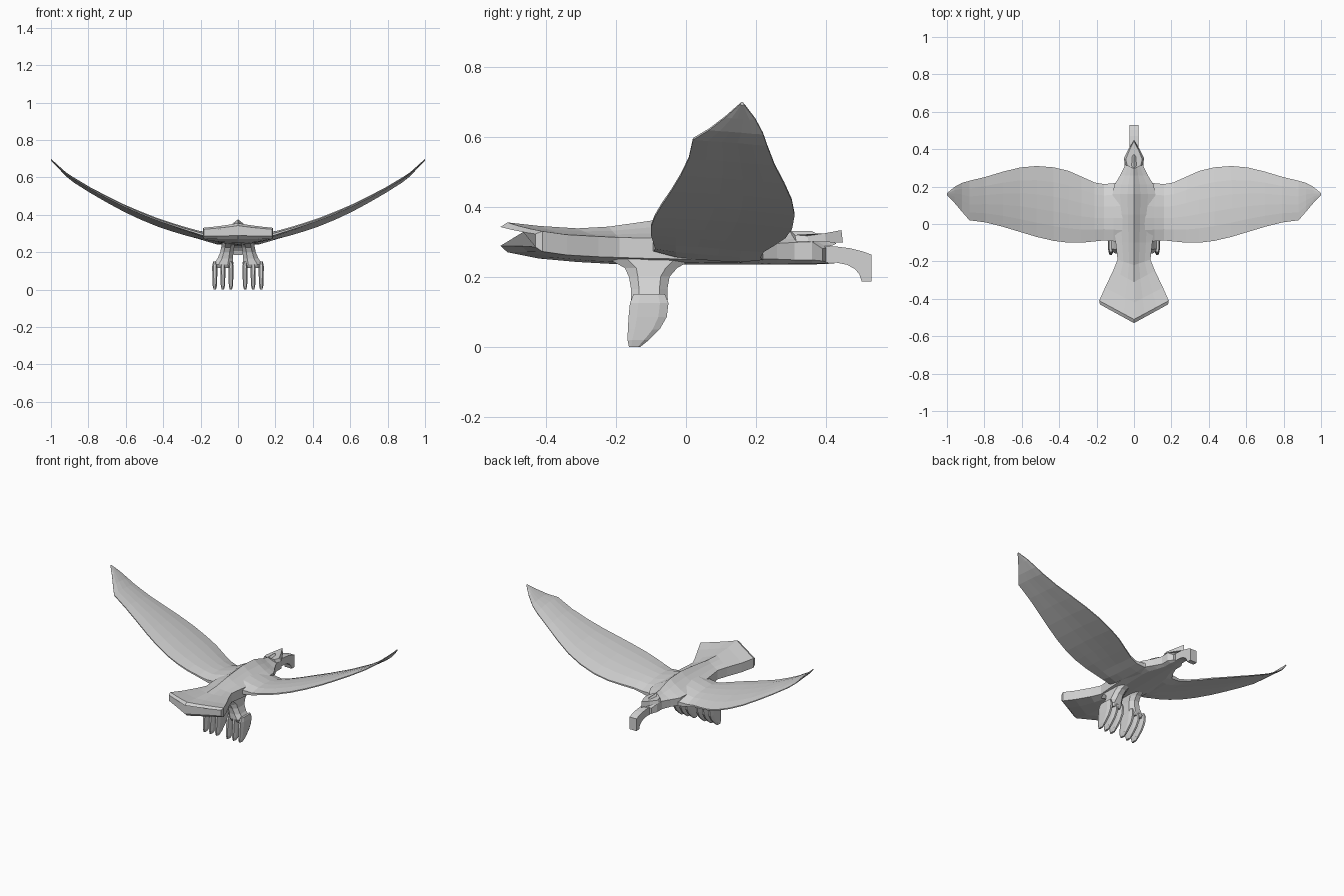
import bpy, bmesh, math

grey = bpy.data.materials.new("feather_grey")
grey.diffuse_color = (0.65, 0.65, 0.65, 1)


def loft(name, rings, mirror=False):
    """Skin a list of equal-length rings and cap both ends."""
    bm = bmesh.new()
    rows = [[bm.verts.new(p) for p in ring] for ring in rings]
    n = len(rows[0])
    for a, b in zip(rows, rows[1:]):
        for i in range(n):
            j = (i + 1) % n
            bm.faces.new((a[i], a[j], b[j], b[i]))
    bm.faces.new(rows[0])
    bm.faces.new(rows[-1])
    bmesh.ops.recalc_face_normals(bm, faces=bm.faces)
    mesh = bpy.data.meshes.new(name)
    bm.to_mesh(mesh)
    bm.free()
    mesh.materials.append(grey)
    obj = bpy.data.objects.new(name, mesh)
    bpy.context.collection.objects.link(obj)
    if mirror:
        obj.modifiers.new("mirror", 'MIRROR')
    return obj


def body_ring(y, sweep, w, zb, zlo, zhi, zt):
    """Ridged cross-section whose sides are swept along y."""
    half = [(0, zt), (0.3, zt * 0.62 + zhi * 0.38), (0.65, zt * 0.28 + zhi * 0.72),
            (1, zhi), (1, zlo), (0.6, zb * 0.75 + zlo * 0.25), (0, zb)]
    pts = half + [(-f, z) for f, z in half[-2:0:-1]]
    return [(f * w, y + sweep * abs(f), z) for f, z in pts]


# Body with fanned tail, neck and lower head
loft("body_and_tail", [body_ring(*s) for s in [
    (-0.53, 0.10, 0.182, 0.288, 0.285, 0.322, 0.342),
    (-0.51, 0.10, 0.186, 0.27, 0.272, 0.33, 0.355),
    (-0.42, 0.08, 0.155, 0.252, 0.262, 0.32, 0.345),
    (-0.31, 0.06, 0.112, 0.242, 0.257, 0.315, 0.338),
    (-0.22, 0.03, 0.088, 0.237, 0.255, 0.312, 0.343),
    (-0.10, 0.0, 0.098, 0.235, 0.252, 0.31, 0.36),
    (0.05, 0.0, 0.11, 0.235, 0.25, 0.305, 0.376),
    (0.16, 0.0, 0.114, 0.235, 0.25, 0.30, 0.37),
    (0.21, 0.0, 0.105, 0.235, 0.25, 0.295, 0.355),
    (0.26, 0.0, 0.074, 0.235, 0.25, 0.295, 0.338),
    (0.31, 0.0, 0.05, 0.235, 0.248, 0.298, 0.33),
    (0.36, 0.0, 0.05, 0.235, 0.248, 0.30, 0.33),
    (0.43, -0.04, 0.032, 0.238, 0.245, 0.28, 0.295)]])

# Brow: pointed plate over the eyes
brow = [(0, 0.448), (0.03, 0.40), (0.055, 0.35), (0.045, 0.315), (0, 0.30),
        (-0.045, 0.315), (-0.055, 0.35), (-0.03, 0.40)]
loft("brow", [[(x, y, 0.297 + 0.06 * abs(x)) for x, y in brow],
              [(x * 0.8, y - 0.004, 0.333 - 0.3 * abs(x)) for x, y in brow]])

# Hooked beak: (y top, z top, y bottom, z bottom)
beak = [(0.39, 0.288, 0.39, 0.24), (0.43, 0.286, 0.43, 0.24), (0.47, 0.281, 0.46, 0.234),
        (0.502, 0.273, 0.482, 0.222), (0.53, 0.263, 0.495, 0.207), (0.53, 0.186, 0.502, 0.186)]
loft("beak", [[(-0.024, a, b), (0.024, a, b), (0.024, c, d), (-0.024, c, d)]
              for a, b, c, d in beak])


def wing_ring(x, lead, trail, z, t):
    """Thin cambered section with a drooping leading edge."""
    n = 5
    mid = 0.5 * (lead + trail)
    top, bottom = [], []
    for i in range(n + 1):
        f = i / n
        y = lead + (trail - lead) * f
        zc = z - 0.08 * (y - mid) + 0.012 * (4 * f * (1 - f) - 0.5) * abs(lead - trail) / 0.4
        k = t * (0.35 + 0.65 * math.sin(math.pi * f) ** 0.5 if 0 < f < 1 else 0.35)
        top.append((x, y, zc + k / 2))
        bottom.append((x, y, zc - k / 2))
    return top + bottom[::-1]


# Wings: (x, leading y, trailing y, z, thickness)
loft("wings", [wing_ring(*s) for s in [
    (0.05, 0.23, -0.10, 0.285, 0.085), (0.11, 0.218, -0.092, 0.277, 0.07),
    (0.16, 0.213, -0.088, 0.279, 0.042), (0.21, 0.222, -0.093, 0.293, 0.03),
    (0.28, 0.253, -0.10, 0.313, 0.025), (0.35, 0.284, -0.10, 0.335, 0.022),
    (0.43, 0.303, -0.09, 0.362, 0.02), (0.52, 0.31, -0.069, 0.398, 0.02),
    (0.61, 0.302, -0.042, 0.438, 0.018), (0.70, 0.28, -0.015, 0.484, 0.018),
    (0.79, 0.253, 0.008, 0.533, 0.016), (0.88, 0.231, 0.02, 0.588, 0.016),
    (0.92, 0.22, 0.066, 0.617, 0.014), (0.96, 0.198, 0.113, 0.655, 0.012),
    (1.0, 0.165, 0.155, 0.694, 0.01)]], mirror=True)


def leg_ring(z, x0, x1, y0, y1):
    """Horizontal rectangle with chamfered corners."""
    cx, cy = (x1 - x0) * 0.28, (y1 - y0) * 0.22
    return [(x0 + cx, y0, z), (x1 - cx, y0, z), (x1, y0 + cy, z), (x1, y1 - cy, z),
            (x1 - cx, y1, z), (x0 + cx, y1, z), (x0, y1 - cy, z), (x0, y0 + cy, z)]


# Legs: thigh widening into a palm
loft("legs", [leg_ring(*s) for s in [
    (0.25, 0.015, 0.085, -0.22, 0.02), (0.225, 0.02, 0.09, -0.175, -0.025),
    (0.20, 0.025, 0.095, -0.163, -0.047), (0.165, 0.026, 0.11, -0.157, -0.053),
    (0.135, 0.025, 0.132, -0.157, -0.052), (0.115, 0.03, 0.13, -0.145, -0.06)]], mirror=True)

# Three curved talons on each foot
for i, x in enumerate((0.038, 0.081, 0.124)):
    loft("talon_%d" % (i + 1), [leg_ring(z, x - w, x + w, y0, y1) for z, w, y0, y1 in [
        (0.15, 0.009, -0.15, -0.06), (0.125, 0.014, -0.16, -0.05),
        (0.085, 0.0135, -0.164, -0.055), (0.05, 0.0125, -0.166, -0.075),
        (0.02, 0.011, -0.167, -0.105), (0.0, 0.006, -0.163, -0.13)]], mirror=True)
